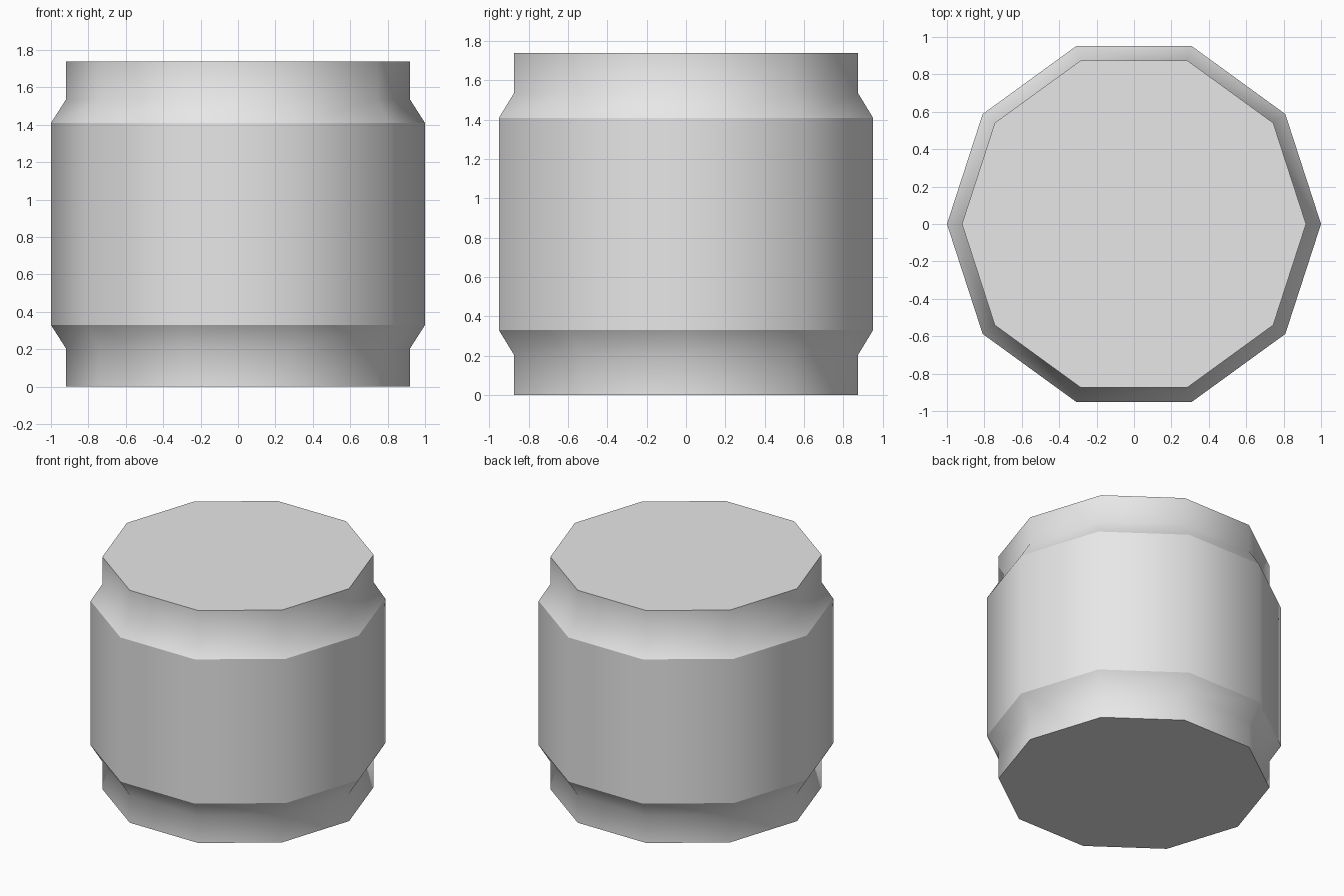
import bpy, bmesh, math

cube = bpy.data.objects.get("Cube")
if cube:
    bpy.data.objects.remove(cube, do_unlink=True)

# Single grey material
grey = bpy.data.materials.new("light grey")
grey.use_nodes = True
colour = (0.8, 0.8, 0.8, 1.0)
grey.diffuse_color = colour
grey.node_tree.nodes["Principled BSDF"].inputs["Base Color"].default_value = colour

# Lathe profile: (radius, height, crisp rim)
SIDES = 10
profile = [
    (0.92, 0.0, True),      # lower neck
    (0.92, 0.205, False),
    (1.0, 0.33, True),      # wide body
    (1.0, 1.41, True),
    (0.92, 1.535, False),   # upper neck
    (0.92, 1.74, True),
]

bm = bmesh.new()
rings = []
for radius, z, crisp in profile:
    angles = [math.tau * i / SIDES for i in range(SIDES)]
    rings.append([bm.verts.new((radius * math.cos(a), radius * math.sin(a), z))
                  for a in angles])

# Side walls, smooth shaded
for low, high in zip(rings, rings[1:]):
    for i in range(SIDES):
        j = (i + 1) % SIDES
        bm.faces.new((low[i], low[j], high[j], high[i])).smooth = True

# Flat end caps
bm.faces.new(rings[0][::-1])
bm.faces.new(rings[-1])

# Crisp edges round the rims and the body
for ring, (radius, z, crisp) in zip(rings, profile):
    for i in range(SIDES):
        edge = bm.edges.get((ring[i], ring[(i + 1) % SIDES]))
        edge.smooth = not crisp

bm.normal_update()
mesh = bpy.data.meshes.new("barrel_body")
bm.to_mesh(mesh)
bm.free()
mesh.materials.append(grey)
body = bpy.data.objects.new("barrel_body", mesh)
bpy.context.collection.objects.link(body)
